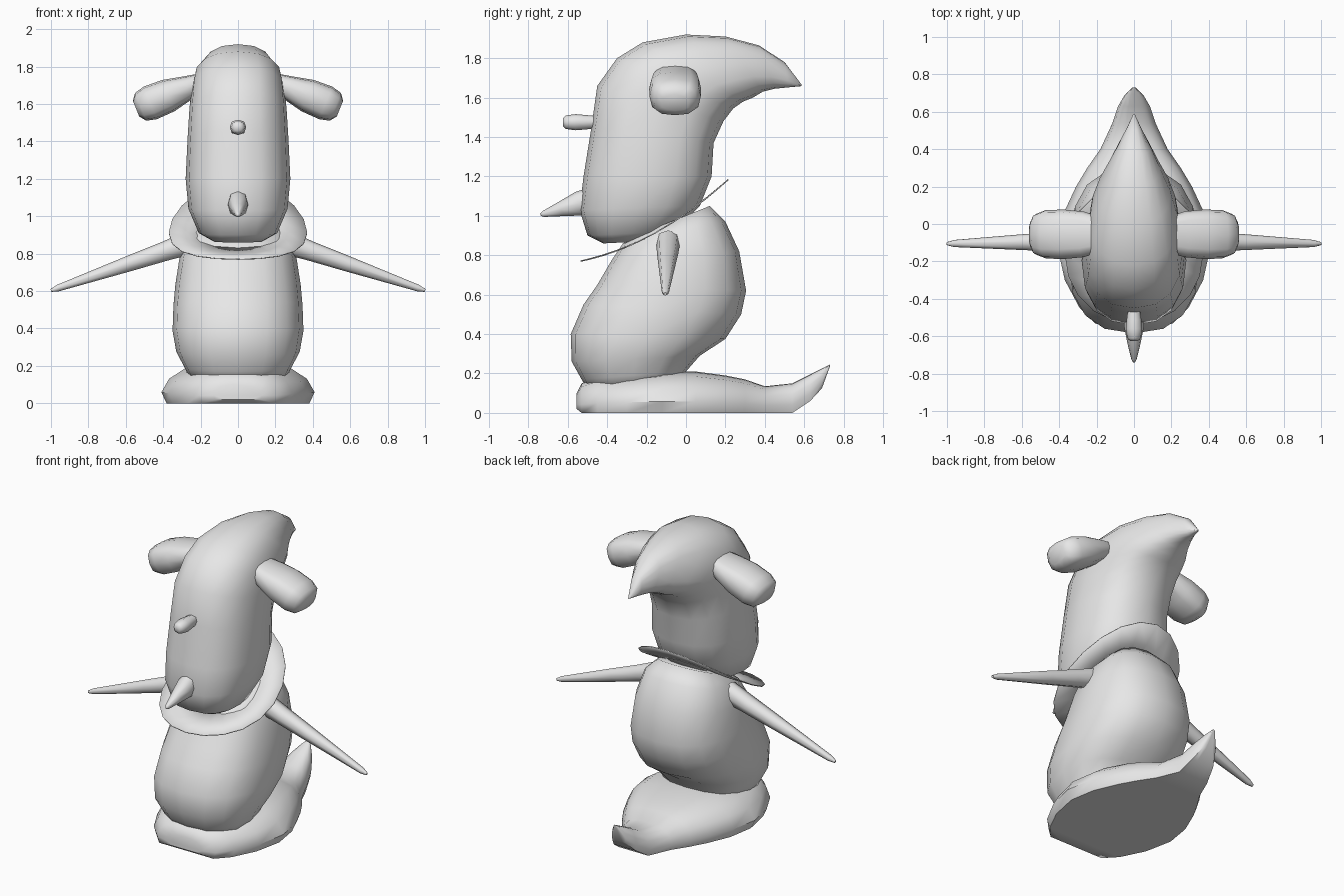
import bpy, bmesh, math
from mathutils import Vector as V

grey = bpy.data.materials.new("light grey")
grey.diffuse_color = (0.8, 0.8, 0.8, 1)


def finish(name, bm, angle=50):
    bmesh.ops.recalc_face_normals(bm, faces=bm.faces)
    me = bpy.data.meshes.new(name)
    bm.to_mesh(me)
    bm.free()
    ob = bpy.data.objects.new(name, me)
    me.materials.append(grey)
    bpy.context.collection.objects.link(ob)
    bpy.ops.object.select_all(action='DESELECT')
    bpy.context.view_layer.objects.active = ob
    ob.select_set(True)
    bpy.ops.object.shade_smooth_by_angle(angle=math.radians(angle))
    return ob


def loft(name, rings, angle=50):
    """Skin closed rings of points and cap both ends."""
    bm = bmesh.new()
    rows = [[bm.verts.new(p) for p in r] for r in rings]
    n = len(rows[0])
    for a, b in zip(rows, rows[1:]):
        for i in range(n):
            j = (i + 1) % n
            bm.faces.new((a[i], a[j], b[j], b[i]))
    bm.faces.new(rows[0])
    bm.faces.new(rows[-1])
    return finish(name, bm, angle)


def oval(c, u, w, n=16, e=2.4):
    """Superellipse ring around c with half axes u and w."""
    pts = []
    for i in range(n):
        t = 2 * math.pi * i / n
        s, k = math.sin(t), math.cos(t)
        pts.append(c + u * math.copysign(abs(k) ** (2 / e), k)
                   + w * math.copysign(abs(s) ** (2 / e), s))
    return pts


def body(name, rows):
    """Rows: front y, front z, back y, back z, half width."""
    rings = []
    for fy, fz, by, bz, hw in rows:
        f, b = V((0, fy, fz)), V((0, by, bz))
        rings.append(oval((f + b) / 2, (f - b) / 2, V((hw, 0, 0))))
    return loft(name, rings, 70)


def limb(name, start, end, rows, n=8, e=2.4):
    """Rows: fraction along axis, half size across, half thickness."""
    start, end = V(start), V(end)
    d = (end - start).normalized()
    side = V((0, 1, 0)) if abs(d.y) < 0.5 else V((1, 0, 0))
    up = d.cross(side)
    return loft(name, [oval(start.lerp(end, t), side * a, up * b, n, e)
                       for t, a, b in rows], 70)


# Head sweeping up and back into a pointed crest
body("head", [
    (-0.42, 0.86, -0.22, 0.87, 0.13), (-0.50, 0.90, -0.06, 0.92, 0.21),
    (-0.54, 1.03, 0.07, 1.05, 0.265), (-0.52, 1.20, 0.13, 1.20, 0.28),
    (-0.48, 1.45, 0.14, 1.37, 0.27), (-0.45, 1.66, 0.19, 1.48, 0.26),
    (-0.35, 1.80, 0.24, 1.545, 0.25), (-0.22, 1.88, 0.29, 1.58, 0.235),
    (0.00, 1.92, 0.34, 1.60, 0.195), (0.20, 1.91, 0.39, 1.63, 0.14),
    (0.37, 1.865, 0.45, 1.645, 0.09), (0.50, 1.78, 0.52, 1.652, 0.04),
    (0.585, 1.668, 0.587, 1.658, 0.005)])

# Torso leaning back
body("torso", [
    (-0.50, 0.12, -0.02, 0.15, 0.26), (-0.53, 0.17, 0.00, 0.21, 0.285),
    (-0.58, 0.26, 0.07, 0.29, 0.33), (-0.585, 0.40, 0.20, 0.375, 0.35),
    (-0.52, 0.55, 0.28, 0.50, 0.345), (-0.45, 0.65, 0.305, 0.62, 0.335),
    (-0.38, 0.77, 0.27, 0.82, 0.31), (-0.32, 0.86, 0.20, 0.97, 0.27),
    (-0.25, 0.90, 0.12, 1.05, 0.20)])

# Flat foot tapering into an upturned tail: y, bottom, top, half width
half = [(0.5, 0), (0.93, 0), (1, 0.28), (0.9, 0.62), (0.7, 0.88), (0.35, 0.98)]
section = [(0, 0)] + half + [(0, 1)] + [(-x, z) for x, z in reversed(half)]
stations = [
    (-0.555, 0.02, 0.10, 0.13), (-0.53, 0, 0.15, 0.21), (-0.45, 0, 0.18, 0.29),
    (-0.30, 0, 0.19, 0.37), (-0.12, 0, 0.21, 0.41), (0.05, 0, 0.21, 0.38),
    (0.20, 0, 0.19, 0.31), (0.30, 0, 0.17, 0.25), (0.40, 0, 0.135, 0.18),
    (0.54, 0, 0.15, 0.115), (0.63, 0.06, 0.195, 0.085),
    (0.69, 0.125, 0.225, 0.05), (0.73, 0.235, 0.245, 0.008)]
loft("foot_and_tail", [[V((x * w, y, lo + z * (hi - lo))) for x, z in section]
                       for y, lo, hi, w in stations])

# Thin curved collar around the neck
bm = bmesh.new()
rows = []
for s in (1.0, 0.72, 0.45):
    row = []
    for i in range(20):
        t = 2 * math.pi * i / 20
        x, y = 0.37 * s * math.sin(t), -0.16 - 0.375 * s * math.cos(t)
        k = y + 0.535
        row.append(bm.verts.new((x, y, 0.77 + 0.2 * k + 0.47 * k * k)))
    rows.append(row)
for a, b in zip(rows, rows[1:]):
    for i in range(20):
        j = (i + 1) % 20
        bm.faces.new((a[i], a[j], b[j], b[i]))
collar = finish("collar", bm)
mod = collar.modifiers.new("thickness", 'SOLIDIFY')
mod.thickness = 0.006
mod.offset = 0

# Arms and ears on both sides
for s, label in ((-1, "right"), (1, "left")):
    limb(label + "_arm", (s * 0.24, -0.09, 0.865), (s * 1.0, -0.105, 0.603),
         [(0, 0.06, 0.065), (0.2, 0.055, 0.052), (0.45, 0.043, 0.042),
          (0.95, 0.019, 0.018), (1, 0.008, 0.008)])
    limb(label + "_ear", (s * 0.20, -0.055, 1.715), (s * 0.545, -0.055, 1.575),
         [(0, 0.10, 0.05), (0.2, 0.122, 0.065), (0.5, 0.132, 0.09),
          (0.78, 0.13, 0.094), (0.93, 0.11, 0.08), (1, 0.07, 0.045)], 12, 2.8)

# Small rounded knob and pointed beak on the face
limb("knob", (0, -0.44, 1.475), (0, -0.625, 1.475),
     [(0, 0.03, 0.03), (0.4, 0.04, 0.037), (0.65, 0.044, 0.041),
      (0.92, 0.036, 0.034), (1, 0.02, 0.02)])
limb("beak", (0, -0.48, 1.08), (0, -0.738, 1.005),
     [(0, 0.05, 0.065), (0.25, 0.054, 0.062), (0.6, 0.036, 0.038),
      (0.95, 0.014, 0.015), (1, 0.006, 0.006)])
